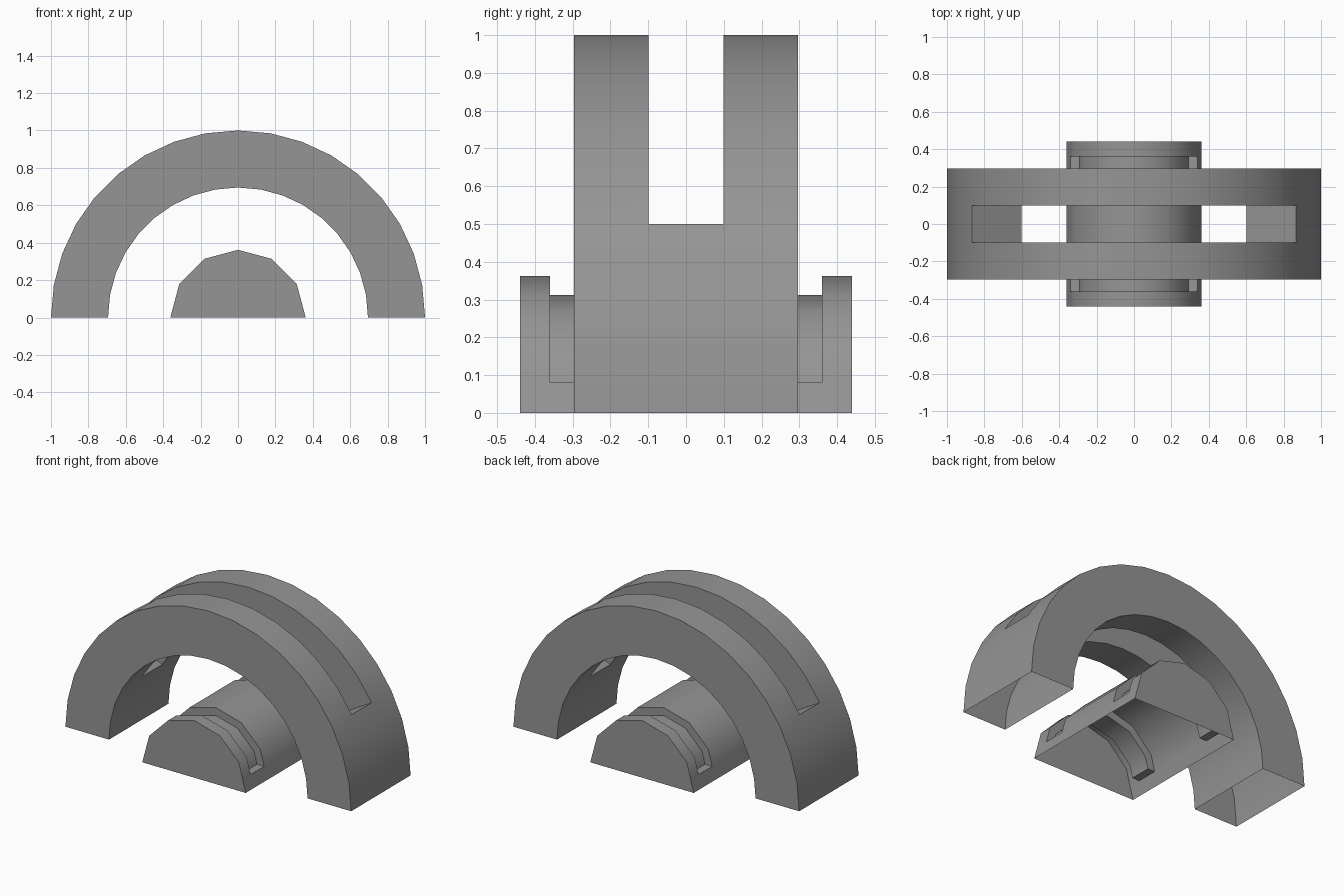
import bpy, bmesh
from math import sin, cos, radians

cube = bpy.data.objects.get("Cube")
if cube:
    bpy.data.objects.remove(cube, do_unlink=True)

grey = bpy.data.materials.new("mid_grey")
grey.use_nodes = True
grey.diffuse_color = (0.3, 0.3, 0.3, 1)
grey.node_tree.nodes["Principled BSDF"].inputs["Base Color"].default_value = (0.3, 0.3, 0.3, 1)


def arc(radius, step):
    """Half circle from +x over the top to -x, as (x, z) points."""
    return [(radius * cos(radians(a)), radius * sin(radians(a))) for a in range(0, 181, step)]


def with_ledge(points, z):
    """Add a point at height z on the first and last side of an arc."""
    (x0, z0), (x1, z1) = points[0], points[1]
    x = x0 + (x1 - x0) * (z - z0) / (z1 - z0)
    return [points[0], (x, z)] + points[1:-1] + [(-x, z), points[-1]]


def half_shell(name, outer, inner, ys, slots, first, hollow_ring):
    """Open-bottomed half shell; the strips in slots are cut between first and its mirror."""
    bm = bmesh.new()
    cache = {}

    def vert(ring, i, j):
        key = (ring is outer, i, j)
        if key not in cache:
            cache[key] = bm.verts.new((ring[i][0], ys[j], ring[i][1]))
        return cache[key]

    def face(*corners):
        bm.faces.new([vert(*c) for c in corners])

    last = len(outer) - 1 - first
    for i in range(len(outer) - 1):
        for j in range(len(ys) - 1):
            cut = j in slots and first <= i < last
            rings = [outer, inner] if hollow_ring else [outer]
            if cut:
                # slot side walls
                for k in (j, j + 1):
                    face((outer, i, k), (outer, i + 1, k), (inner, i + 1, k), (inner, i, k))
                rings = [] if hollow_ring else [inner]
            for ring in rings:
                face((ring, i, j), (ring, i + 1, j), (ring, i + 1, j + 1), (ring, i, j + 1))
    # slot ends
    for j in slots:
        for i in (first, last):
            face((outer, i, j), (outer, i, j + 1), (inner, i, j + 1), (inner, i, j))
    # front and back faces
    for j in (0, len(ys) - 1):
        if hollow_ring:
            for i in range(len(outer) - 1):
                face((outer, i, j), (outer, i + 1, j), (inner, i + 1, j), (inner, i, j))
        else:
            face(*[(outer, i, j) for i in range(len(outer))])

    bmesh.ops.recalc_face_normals(bm, faces=bm.faces)
    mesh = bpy.data.meshes.new(name)
    bm.to_mesh(mesh)
    bm.free()
    mesh.materials.append(grey)
    obj = bpy.data.objects.new(name, mesh)
    bpy.context.collection.objects.link(obj)
    bpy.ops.object.select_all(action='DESELECT')
    obj.select_set(True)
    bpy.context.view_layer.objects.active = obj
    bpy.ops.object.shade_smooth_by_angle(angle=radians(40))


# Large arch with a slot through its crown
half_shell("slotted_arch", arc(1, 10), arc(0.695, 10),
           [-0.297, -0.099, 0.099, 0.297], {1}, 3, True)

# Half drum with two grooves that stop above the ground
half_shell("grooved_half_drum",
           with_ledge(arc(0.362, 30), 0.08), with_ledge(arc(0.312, 30), 0.08),
           [-0.44, -0.36, -0.225, 0.225, 0.36, 0.44], {1, 3}, 1, False)
